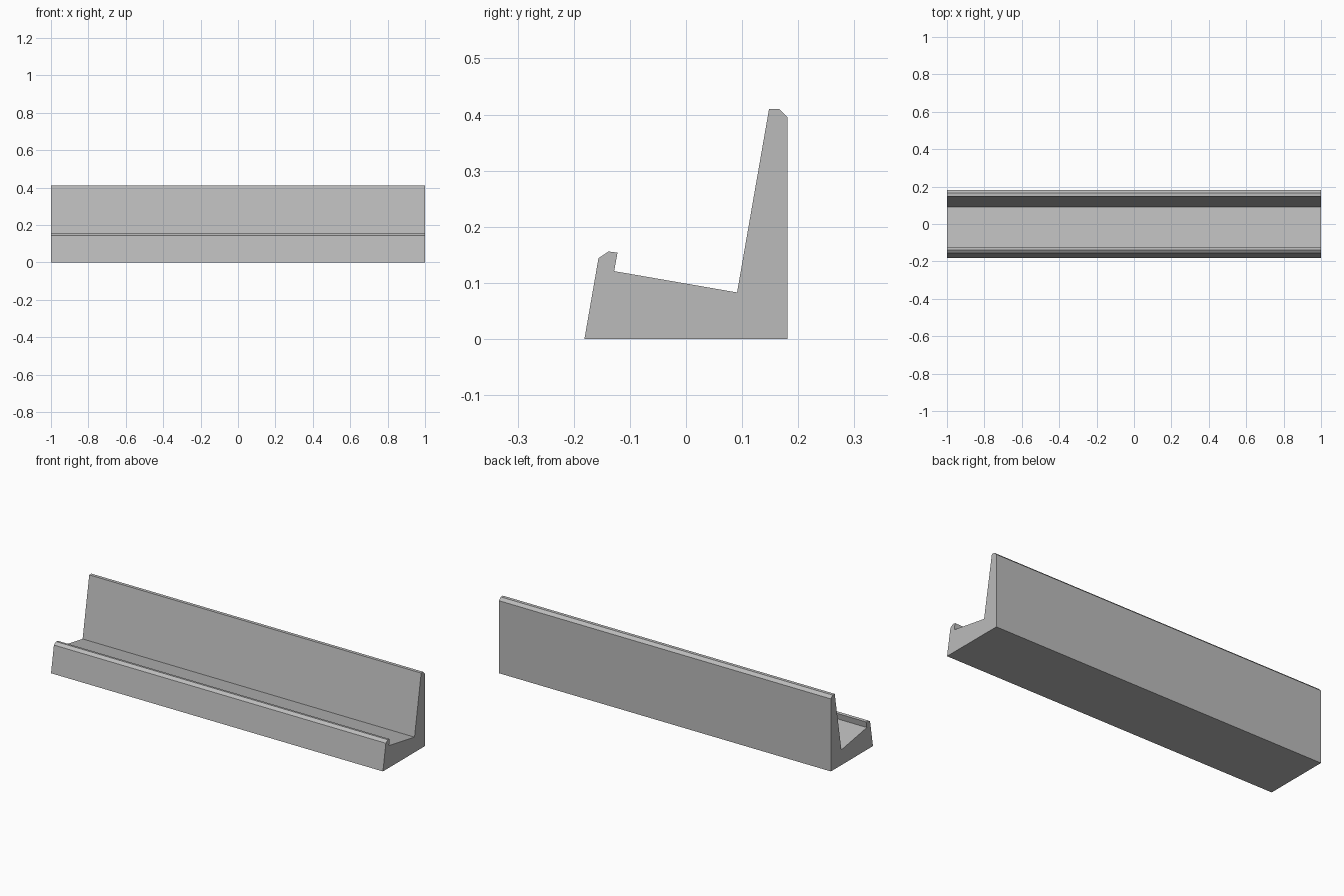
import bpy
import bmesh

if "Cube" in bpy.data.objects:
    bpy.data.objects.remove(bpy.data.objects["Cube"])

# Side profile (y, z): base, tall back wall, sloped ledge, front retaining lip
PROFILE = [
    (-0.181, 0.0), (0.181, 0.0),
    (0.181, 0.395), (0.166, 0.41), (0.148, 0.41),
    (0.091, 0.083), (-0.128, 0.121),
    (-0.122, 0.154), (-0.138, 0.156), (-0.156, 0.144),
]
HALF_LENGTH = 1.0

grey = bpy.data.materials.new("plain_grey")
grey.diffuse_color = (0.5, 0.5, 0.5, 1.0)
grey.use_nodes = True
grey.node_tree.nodes["Principled BSDF"].inputs["Base Color"].default_value = grey.diffuse_color

# Extrude the profile along x into one solid rail
bm = bmesh.new()
end = bm.faces.new([bm.verts.new((-HALF_LENGTH, y, z)) for y, z in PROFILE])
result = bmesh.ops.extrude_face_region(bm, geom=[end], use_keep_orig=True)
moved = [g for g in result["geom"] if isinstance(g, bmesh.types.BMVert)]
bmesh.ops.translate(bm, verts=moved, vec=(2 * HALF_LENGTH, 0, 0))
bmesh.ops.recalc_face_normals(bm, faces=bm.faces)

mesh = bpy.data.meshes.new("ledge_rail")
bm.to_mesh(mesh)
bm.free()
mesh.materials.append(grey)
bpy.context.collection.objects.link(bpy.data.objects.new("ledge_rail", mesh))
